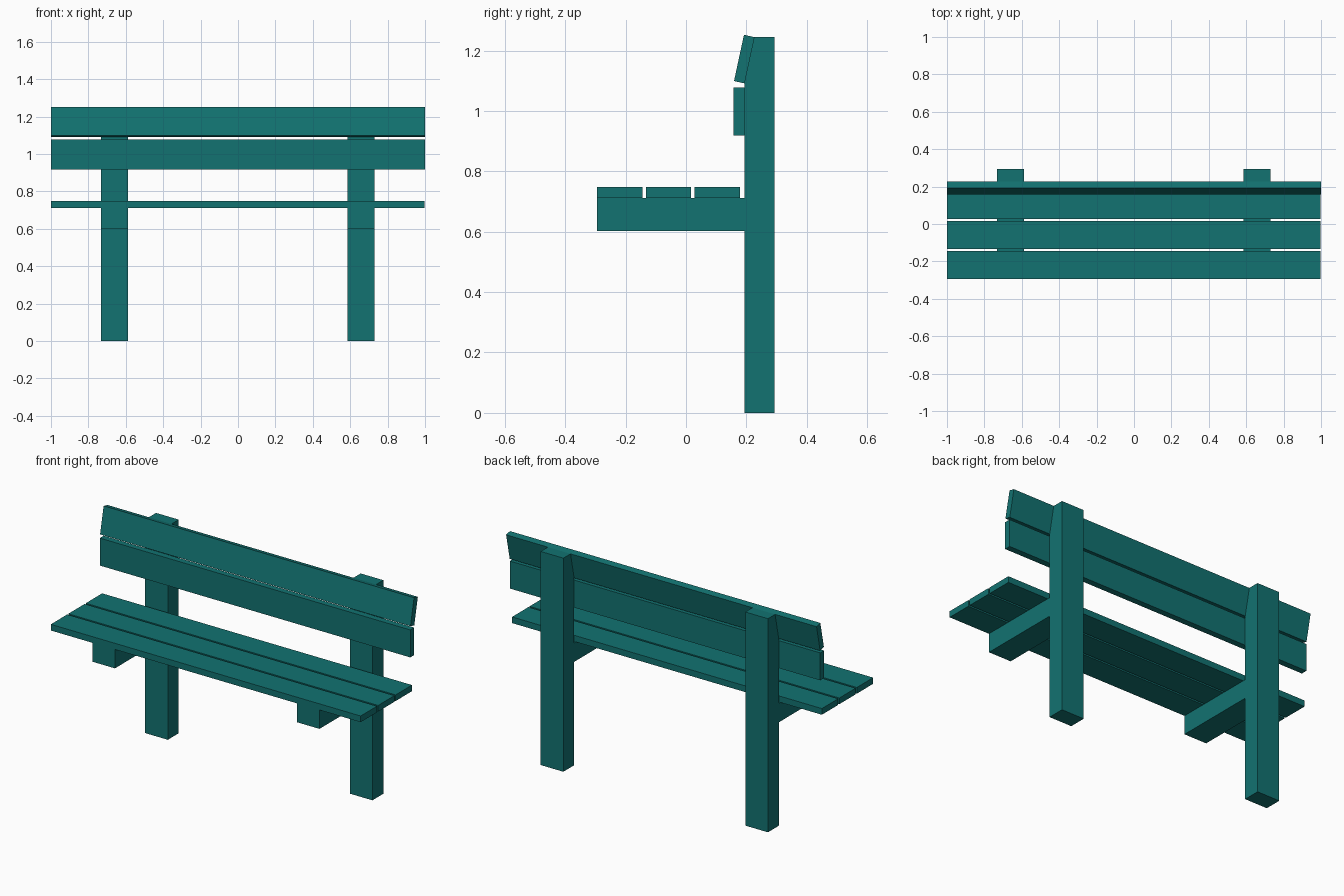
import bpy

if "Cube" in bpy.data.objects:
    bpy.data.objects.remove(bpy.data.objects["Cube"])

teal = bpy.data.materials.new("teal_paint")
teal.diffuse_color = (0.006, 0.17, 0.165, 1)
teal.use_nodes = True
teal.node_tree.nodes["Principled BSDF"].inputs["Base Color"].default_value = teal.diffuse_color


def extrude_x(name, profile, x0, x1):
    """Solid made by extruding a counter-clockwise (y, z) profile along x."""
    n = len(profile)
    verts = [(x, y, z) for x in (x0, x1) for y, z in profile]
    faces = [tuple(reversed(range(n))), tuple(range(n, 2 * n))]
    faces += [(i, (i + 1) % n, n + (i + 1) % n, n + i) for i in range(n)]
    mesh = bpy.data.meshes.new(name)
    mesh.from_pydata(verts, [], faces)
    mesh.materials.append(teal)
    obj = bpy.data.objects.new(name, mesh)
    bpy.context.collection.objects.link(obj)
    return obj


def rect(y0, y1, z0, z1):
    return [(y0, z0), (y1, z0), (y1, z1), (y0, z1)]


# Posts with a slanted upper front, and seat arms
post = [(0.193, 0), (0.293, 0), (0.293, 1.244), (0.227, 1.244), (0.193, 1.088)]
for side, x0, x1 in (("left", -0.733, -0.587), ("right", 0.585, 0.731)):
    extrude_x(side + "_post", post, x0, x1)
    extrude_x(side + "_seat_arm", rect(-0.294, 0.193, 0.602, 0.712), x0, x1)

# Seat slats
for i, y in enumerate((-0.294, -0.133, 0.028)):
    extrude_x(f"seat_slat_{i + 1}", rect(y, y + 0.150, 0.712, 0.748), -1, 0.996)

# Backrest: upright lower slat and tilted upper slat
extrude_x("lower_back_slat", rect(0.157, 0.193, 0.918, 1.078), -1, 1)
extrude_x("upper_back_slat",
          [(0.159, 1.099), (0.194, 1.091), (0.227, 1.244), (0.192, 1.252)], -1, 1)
